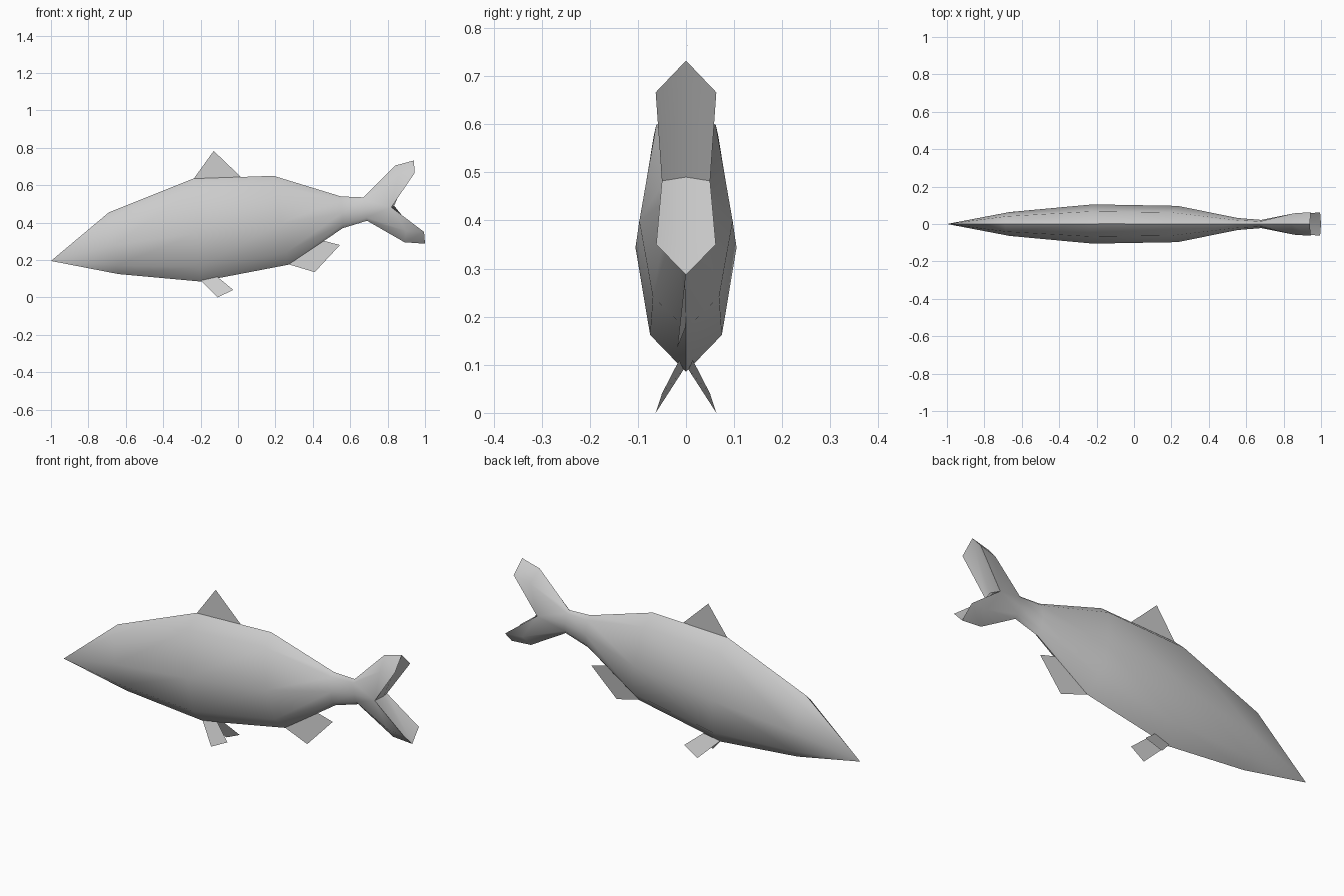
import bpy
import bmesh
import math

cube = bpy.data.objects.get("Cube")
if cube:
    bpy.data.objects.remove(cube, do_unlink=True)

# Single grey for the whole fish
grey = bpy.data.materials.new("fish_grey")
grey.use_nodes = True
COLOUR = (0.6, 0.6, 0.6, 1.0)
grey.diffuse_color = COLOUR
grey.node_tree.nodes["Principled BSDF"].inputs["Base Color"].default_value = COLOUR


def finish(bm, name):
    mesh = bpy.data.meshes.new(name)
    bm.to_mesh(mesh)
    bm.free()
    mesh.materials.append(grey)
    obj = bpy.data.objects.new(name, mesh)
    bpy.context.collection.objects.link(obj)
    return obj


def fin(name, points):
    bm = bmesh.new()
    bm.faces.new([bm.verts.new(p) for p in points])
    return finish(bm, name)


# Body stations: top x, top z, bottom x, bottom z, half width
STATIONS = [
    (-0.69, 0.455, -0.64, 0.125, 0.064),
    (-0.24, 0.635, -0.20, 0.085, 0.105),
    (0.19, 0.65, 0.27, 0.175, 0.097),
    (0.55, 0.54, 0.56, 0.37, 0.032),
    (0.67, 0.535, 0.69, 0.41, 0.022),
]
# Half cross-section: height fraction, width fraction (bottom to top)
SECTION = [(0, 0), (0.14, 0.71), (0.47, 1), (0.89, 0.64), (1, 0)]

# Forked tail: one side's points
TAIL = {
    "top_ridge": (0.84, 0.705, 0), "top_tip": (0.94, 0.732, 0),
    "top_side": (0.855, 0.645, 0.057), "top_corner": (0.945, 0.666, 0.063),
    "notch": (0.835, 0.49, 0), "notch_side": (0.82, 0.482, 0.05),
    "low_ridge": (0.89, 0.295, 0), "low_tip": (1.0, 0.287, 0),
    "low_side": (0.90, 0.355, 0.055), "low_corner": (0.995, 0.35, 0.062),
}

# Half of body and tail, completed by mirroring across y = 0
bm = bmesh.new()
nose = bm.verts.new((-1, 0, 0.195))
rings = []
for tx, tz, bx, bz, w in STATIONS:
    rings.append([bm.verts.new((bx + (tx - bx) * h, w * s, bz + (tz - bz) * h))
                  for h, s in SECTION])
for i in range(4):
    bm.faces.new((nose, rings[0][i], rings[0][i + 1]))
    for a, b in zip(rings, rings[1:]):
        bm.faces.new((a[i], b[i], b[i + 1], a[i + 1]))

t = {k: bm.verts.new((x, y, z)) for k, (x, z, y) in TAIL.items()}
low, low_mid, mid, up_mid, top = rings[-1]
for lobe, ridge_v, side_v in (("top", top, up_mid), ("low", low, low_mid)):
    ridge, tip = t[lobe + "_ridge"], t[lobe + "_tip"]
    side, corner = t[lobe + "_side"], t[lobe + "_corner"]
    bm.faces.new((ridge_v, ridge, side, side_v))
    bm.faces.new((ridge, tip, corner, side))
    bm.faces.new((side_v, side, t["notch_side"], mid))
    bm.faces.new((side, corner, t["notch_side"]))
    bm.faces.new((tip, corner, t["notch_side"], t["notch"]))

copy = bmesh.ops.duplicate(bm, geom=bm.verts[:] + bm.edges[:] + bm.faces[:])
for v in copy["geom"]:
    if isinstance(v, bmesh.types.BMVert):
        v.co.y = -v.co.y
bmesh.ops.remove_doubles(bm, verts=bm.verts[:], dist=0.0005)
bmesh.ops.recalc_face_normals(bm, faces=bm.faces[:])
body = finish(bm, "body_and_tail")
bpy.ops.object.select_all(action="DESELECT")
body.select_set(True)
bpy.context.view_layer.objects.active = body
bpy.ops.object.shade_smooth_by_angle(angle=math.radians(60))

# Fins
fin("dorsal_fin", [(-0.24, 0, 0.63), (0.02, 0, 0.64), (-0.13, 0.003, 0.783)])
fin("anal_fin", [(0.26, 0, 0.18), (0.41, -0.018, 0.135),
                 (0.545, -0.002, 0.28), (0.45, 0, 0.305)])
for name, s in (("left_pelvic_fin", -1), ("right_pelvic_fin", 1)):
    fin(name, [(-0.20, 0.005 * s, 0.09), (-0.11, 0.063 * s, 0.0),
               (-0.025, 0.05 * s, 0.04), (-0.11, 0.014 * s, 0.11)])
